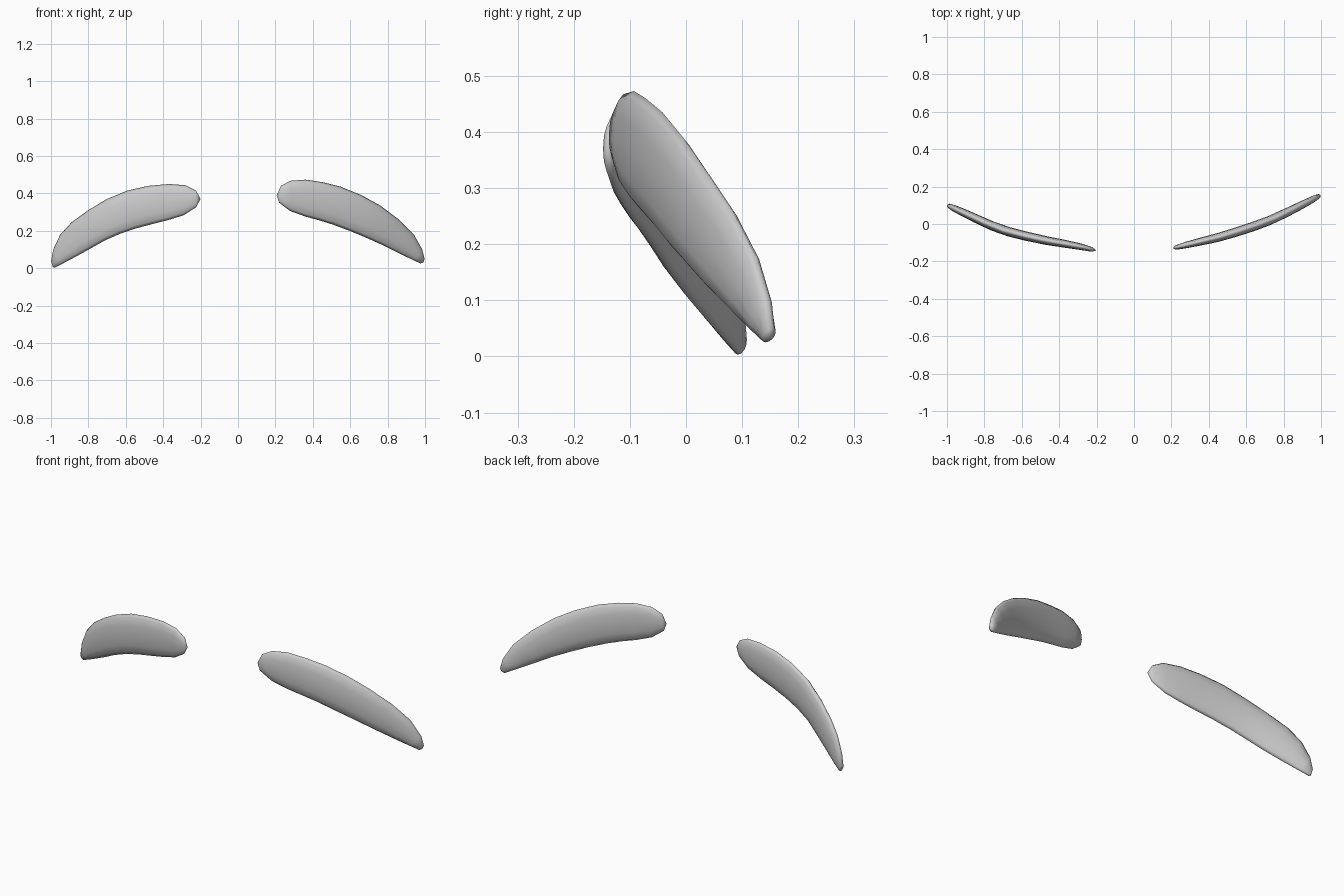
import bpy, bmesh, math

SIDES = 12


def depth(x, curve):
    # piecewise-linear depth of the brow's centre surface
    for (x0, y0), (x1, y1) in zip(curve, curve[1:]):
        if x <= x1:
            break
    return y0 + (y1 - y0) * (x - x0) / (x1 - x0)


def brow(name, side, rows, curve, inner, outer):
    # loft oval sections between an upper and a lower edge, closed to a tip at each end
    bm = bmesh.new()
    rings = []
    for i, (xu, zu, xl, zl) in enumerate(rows):
        half = 0.025 * math.sin(math.pi * (i + 0.9) / (len(rows) + 0.8)) ** 0.5
        ring = []
        for k in range(SIDES):
            a = math.tau * k / SIDES
            t = 0.5 + 0.5 * math.cos(a)
            x, z = xl + (xu - xl) * t, zl + (zu - zl) * t
            slope = (depth(x + 0.05, curve) - depth(x - 0.05, curve)) / 0.1
            n = math.hypot(1, slope)
            s = half * math.sin(a)
            ring.append(bm.verts.new((side * (x + s * slope / n), depth(x, curve) - s / n, z)))
        rings.append(ring)
    for a, b in zip(rings, rings[1:]):
        for k in range(SIDES):
            j = (k + 1) % SIDES
            bm.faces.new((a[k], a[j], b[j], b[k]))
    for ring, (x, z) in ((rings[0], inner), (rings[-1], outer)):
        tip = bm.verts.new((side * x, depth(x, curve), z))
        for k in range(SIDES):
            bm.faces.new((ring[k], ring[(k + 1) % SIDES], tip))
    bmesh.ops.recalc_face_normals(bm, faces=bm.faces)
    for f in bm.faces:
        f.smooth = True
    me = bpy.data.meshes.new(name)
    bm.to_mesh(me)
    bm.free()
    ob = bpy.data.objects.new(name, me)
    bpy.context.collection.objects.link(ob)


# brow on the +x side: upper x, upper z, lower x, lower z
brow("right_eyebrow", 1,
     [(0.23, 0.44, 0.22, 0.35), (0.28, 0.467, 0.28, 0.305), (0.36, 0.473, 0.36, 0.276),
      (0.45, 0.46, 0.43, 0.257), (0.55, 0.435, 0.51, 0.232), (0.66, 0.39, 0.60, 0.198),
      (0.76, 0.335, 0.68, 0.165), (0.86, 0.26, 0.77, 0.125), (0.94, 0.18, 0.86, 0.08),
      (0.985, 0.10, 0.93, 0.046), (0.997, 0.05, 0.975, 0.025)],
     [(0.2, -0.132), (0.3, -0.107), (0.45, -0.072), (0.6, -0.027), (0.75, 0.028),
      (0.9, 0.103), (1.0, 0.155)],
     (0.207, 0.39), (0.99, 0.03))

# brow on the -x side
brow("left_eyebrow", -1,
     [(0.225, 0.415, 0.225, 0.325), (0.28, 0.443, 0.29, 0.283), (0.37, 0.45, 0.37, 0.258),
      (0.48, 0.44, 0.46, 0.235), (0.59, 0.415, 0.54, 0.214), (0.70, 0.37, 0.63, 0.184),
      (0.80, 0.31, 0.71, 0.149), (0.89, 0.245, 0.79, 0.104), (0.95, 0.18, 0.87, 0.06),
      (0.988, 0.10, 0.94, 0.023), (0.998, 0.04, 0.98, 0.003)],
     [(0.2, -0.142), (0.3, -0.118), (0.5, -0.083), (0.64, -0.05), (0.72, -0.027),
      (0.8, 0.008), (0.9, 0.055), (1.0, 0.102)],
     (0.2, 0.37), (0.99, 0.006))
